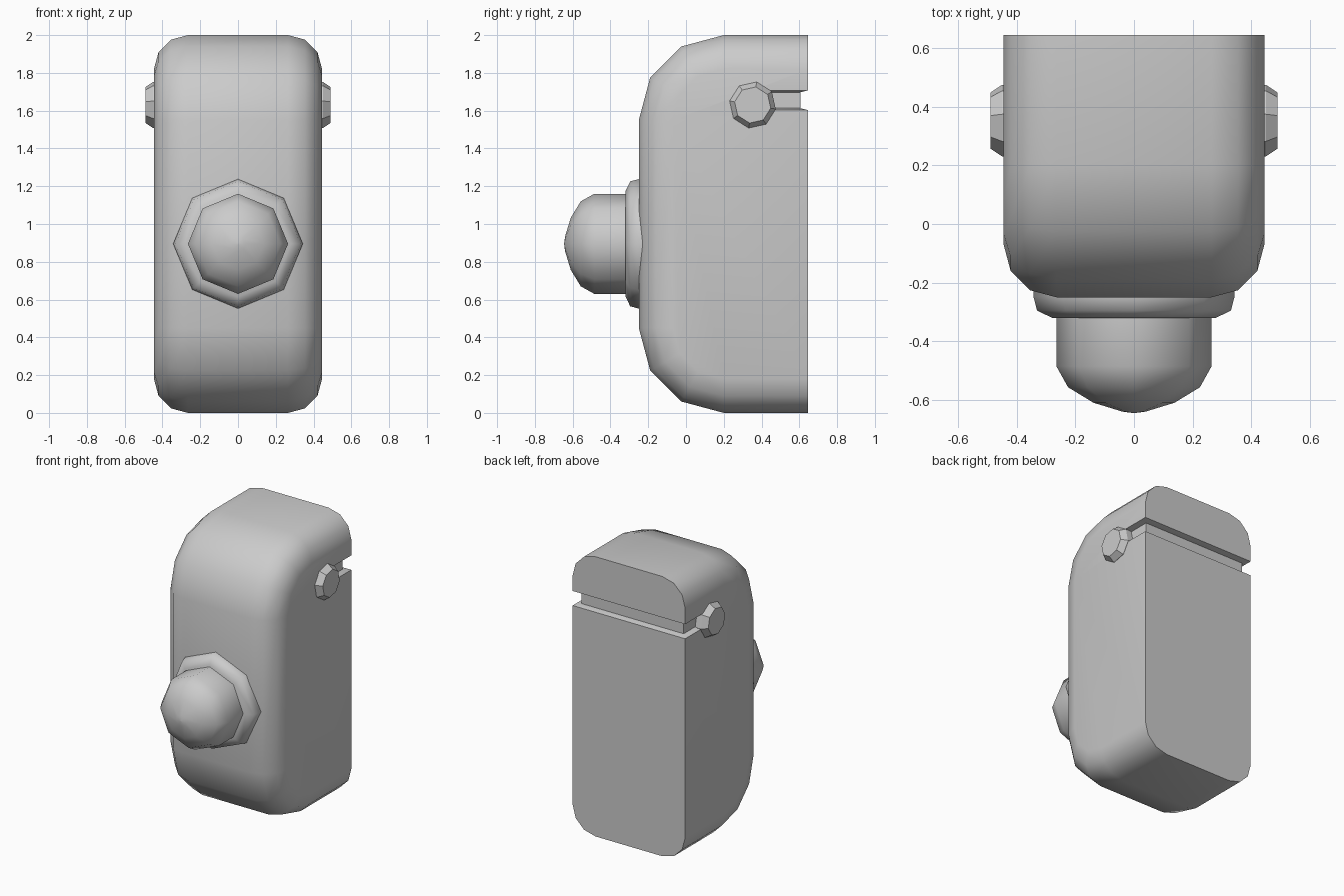
import bpy, bmesh
from math import sin, cos, pi, radians
from mathutils import Vector

if "Cube" in bpy.data.objects:
    bpy.data.objects.remove(bpy.data.objects["Cube"])

BACK = 0.645


def make_object(name, rings, smooth_angle=None):
    """Skin closed rings of points into a capped solid."""
    bm = bmesh.new()
    loops = [[bm.verts.new(p) for p in ring] for ring in rings]
    n = len(loops[0])
    for a, b in zip(loops, loops[1:]):
        for i in range(n):
            j = (i + 1) % n
            bm.faces.new((a[i], a[j], b[j], b[i]))
    bm.faces.new(loops[0][::-1])
    bm.faces.new(loops[-1])
    bmesh.ops.dissolve_limit(bm, angle_limit=radians(0.5), verts=bm.verts[:], edges=bm.edges[:])
    bmesh.ops.recalc_face_normals(bm, faces=bm.faces[:])
    mesh = bpy.data.meshes.new(name)
    bm.to_mesh(mesh)
    bm.free()
    obj = bpy.data.objects.new(name, mesh)
    bpy.context.collection.objects.link(obj)
    if smooth_angle:
        smooth(obj, smooth_angle)
    return obj


def smooth(obj, angle):
    bpy.ops.object.select_all(action='DESELECT')
    obj.select_set(True)
    bpy.context.view_layer.objects.active = obj
    bpy.ops.object.shade_smooth_by_angle(angle=radians(angle))


def circle(radius, phase=0, n=8):
    return [(radius * cos(phase + 2 * pi * i / n), radius * sin(phase + 2 * pi * i / n))
            for i in range(n)]


# Housing: D-shaped side outline, rounded off towards both flanks
def outline(x, inset):
    r = 0.45 - inset
    arc = [radians(30 * i) for i in range(4)]
    low = [Vector((x, 0.2 - r * sin(a), 0.45 - r * cos(a))) for a in arc]
    high = [Vector((x, p.y, 2 - p.z)) for p in reversed(low)]
    return [Vector((x, BACK, inset))] + low + high + [Vector((x, BACK, 2 - inset))]


right = [(0.265 + 0.18 * sin(radians(30 * i)), 0.18 * (1 - cos(radians(30 * i)))) for i in range(4)]
sections = [(-x, d) for x, d in reversed(right)] + right
body = make_object("housing", [outline(x, d) for x, d in sections])

# Tapered groove around the back, running forward to the side pivots
Z, NARROW, WIDE = 1.655, 0.042, 0.052


def cut(name, rings):
    cutter = make_object(name, rings)
    cutter.hide_render = True
    cutter.hide_set(True)
    mod = body.modifiers.new(name, 'BOOLEAN')
    mod.operation = 'DIFFERENCE'
    mod.solver = 'EXACT'
    mod.object = cutter
    bpy.context.view_layer.objects.active = body
    bpy.ops.object.modifier_apply(modifier=name)
    bpy.data.objects.remove(cutter)


def groove_section(inner, outer):
    return [(inner, Z - NARROW), (outer, Z - WIDE - 0.01), (outer, Z + WIDE + 0.01), (inner, Z + NARROW)]


cut("back_groove_cutter", [[(x, y, z) for y, z in groove_section(0.605, 0.685)] for x in (-0.6, 0.6)])
for s in (-1, 1):
    cut("side_groove_cutter", [[(s * x, y, z) for x, z in groove_section(0.405, 0.485)]
                               for y in (0.36, 0.75)])
smooth(body, 35)

# Side pivots: bevelled octagonal studs
for s, label in ((-1, "left"), (1, "right")):
    make_object(label + "_pivot",
                [[(s * x, 0.353 + u, 1.63 + v) for u, v in circle(r, radians(80))]
                 for x, r in ((0.40, 0.124), (0.45, 0.124), (0.49, 0.097))])

# Front button: octagonal collar with a domed cap
def turned(name, profile, angle):
    return make_object(name, [[(u, y, 0.895 + v) for u, v in circle(r)] for y, r in profile], angle)


turned("button_collar", [(-0.15, 0.343), (-0.248, 0.343), (-0.295, 0.331), (-0.32, 0.28)], 50)
turned("button_dome", [(-0.30, 0.265), (-0.485, 0.265), (-0.557, 0.225),
                       (-0.61, 0.138), (-0.64, 0.04), (-0.645, 0.004)], 50)
